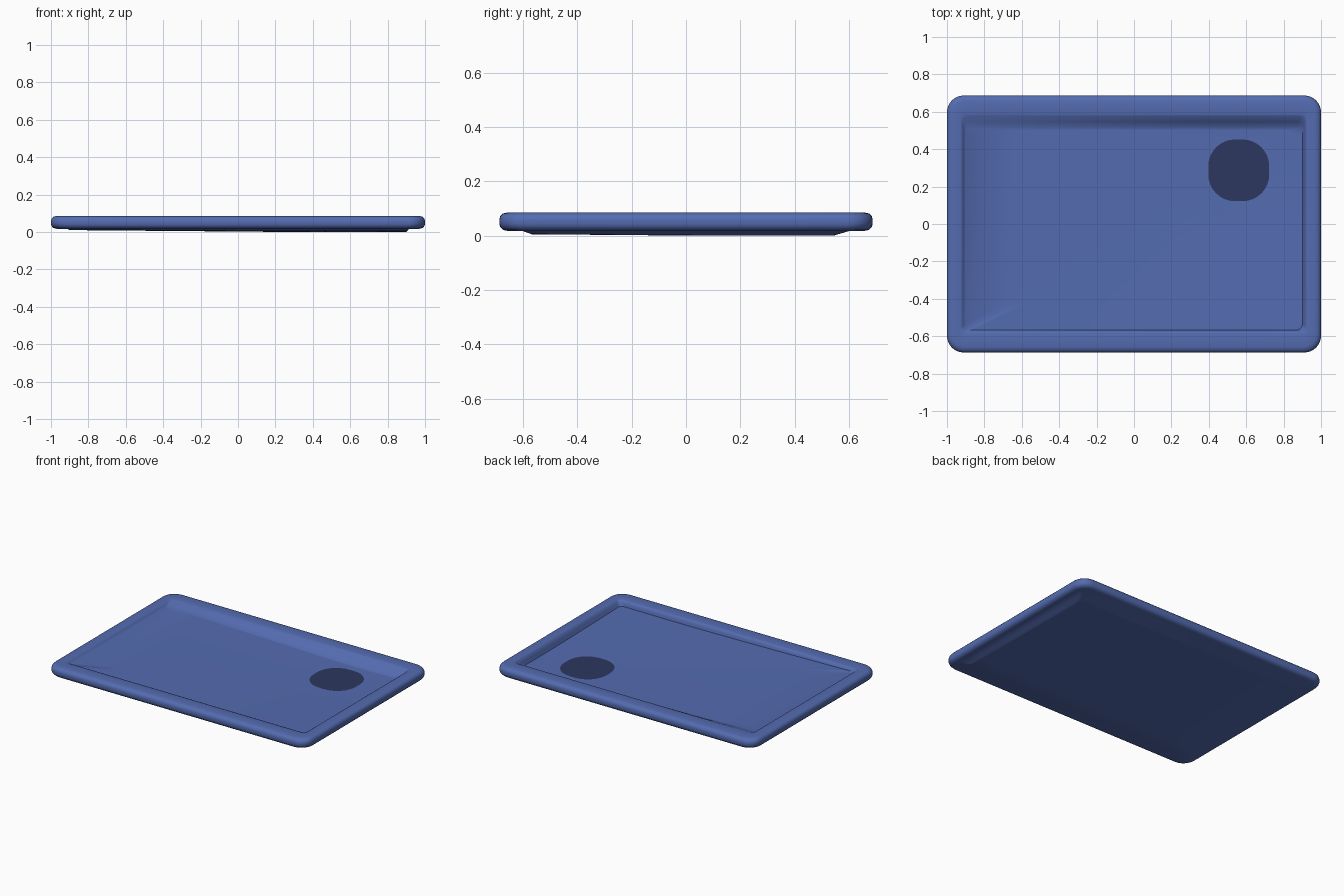
import bpy, bmesh, math

if "Cube" in bpy.data.objects:
    bpy.data.objects.remove(bpy.data.objects["Cube"])

DRAIN = (0.56, 0.287)


def rounded_rect(cx, cy, hx, hy, r, corner=8, side=8):
    """Evenly indexed rounded rectangle outline, so that rings can be lofted."""
    arcs = []
    for i, (sx, sy) in enumerate(((1, 1), (-1, 1), (-1, -1), (1, -1))):
        ox, oy = cx + sx * (hx - r), cy + sy * (hy - r)
        arcs.append([(ox + r * math.cos(a), oy + r * math.sin(a))
                     for a in (math.pi / 2 * (i + k / corner) for k in range(corner + 1))])
    pts = []
    for i, arc in enumerate(arcs):
        pts += arc
        (x0, y0), (x1, y1) = arc[-1], arcs[(i + 1) % 4][0]
        pts += [(x0 + (x1 - x0) * k / side, y0 + (y1 - y0) * k / side) for k in range(1, side)]
    return pts


def material(name, color):
    m = bpy.data.materials.new(name)
    m.diffuse_color = (*color, 1)
    m.use_nodes = True
    m.node_tree.nodes["Principled BSDF"].inputs["Base Color"].default_value = m.diffuse_color
    return m


def finish(bm, name, mat):
    bmesh.ops.recalc_face_normals(bm, faces=bm.faces[:])
    me = bpy.data.meshes.new(name)
    bm.to_mesh(me)
    bm.free()
    ob = bpy.data.objects.new(name, me)
    bpy.context.collection.objects.link(ob)
    me.materials.append(mat)
    bpy.context.view_layer.objects.active = ob
    ob.select_set(True)
    bpy.ops.object.shade_smooth_by_angle(angle=math.radians(50))
    ob.select_set(False)
    return ob


def top_z(x, y):
    return 0.029 + 0.025 * max(0, math.dist((x, y), DRAIN) - 0.16)


def wall_z(x, y):
    """Halfway between the rim and the floor."""
    return 0.5 * (0.083 + top_z(x, y))


def bottom_z(x, y):
    return min(0.013, 0.0085 * max(0, math.dist((x, y), DRAIN) - 0.3))


def blend(a, b, t):
    return [(p[0] + (q[0] - p[0]) * t, p[1] + (q[1] - p[1]) * t) for p, q in zip(a, b)]


def lift(outline, z):
    return [(x, y, z(x, y) if callable(z) else z) for x, y in outline]


blue = material("tray_blue", (0.088, 0.148, 0.435))
dark = material("drain_dark", (0.026, 0.038, 0.115))

hole = rounded_rect(*DRAIN, 0.163, 0.165, 0.143)
floor_edge = rounded_rect(0, -0.026, 0.9, 0.54, 0.03)
base_edge = rounded_rect(0, -0.012, 0.9, 0.556, 0.03)
steps = (0, 0.2, 0.4, 0.6, 0.8, 1)

# underside sloping outwards from the drain
rings = [lift(blend(hole, base_edge, t), bottom_z) for t in steps]

# rolled outer rim: inset from the edge, height, corner radius
for inset, z, r in ((0.085, 0.017, 0.04), (0.03, 0.017, 0.07), (0.013, 0.021, 0.085),
                    (0.003, 0.032, 0.09), (0, 0.043, 0.09), (0, 0.059, 0.09),
                    (0.003, 0.071, 0.09), (0.013, 0.081, 0.085), (0.03, 0.085, 0.07)):
    rings.append(lift(rounded_rect(0, 0, 1 - inset, 0.687 - inset, r), z))

# inner lip, then the shallow wall down to the floor
rings.append(lift(rounded_rect(0, 0, 0.925, 0.585, 0.03), 0.085))
rings.append(lift(rounded_rect(0, 0, 0.92, 0.578, 0.03), 0.083))
rings.append(lift(rounded_rect(0, -0.012, 0.911, 0.558, 0.03), wall_z))

# floor falling towards the drain
rings += [lift(blend(floor_edge, hole, t), top_z) for t in steps]

bm = bmesh.new()
loops = [[bm.verts.new(p) for p in ring] for ring in rings]
n = len(hole)
for a, b in zip(loops, loops[1:]):
    for i in range(n):
        j = (i + 1) % n
        bm.faces.new((a[i], a[j], b[j], b[i]))
bm.faces.new(loops[0])
bm.faces.new(loops[-1])
finish(bm, "shower_tray", blue)

# dark drain patch lying on the floor
bm = bmesh.new()
bm.faces.new([bm.verts.new((x, y, 0.031)) for x, y in hole])
bmesh.ops.triangulate(bm, faces=bm.faces[:])
finish(bm, "drain_patch", dark)
